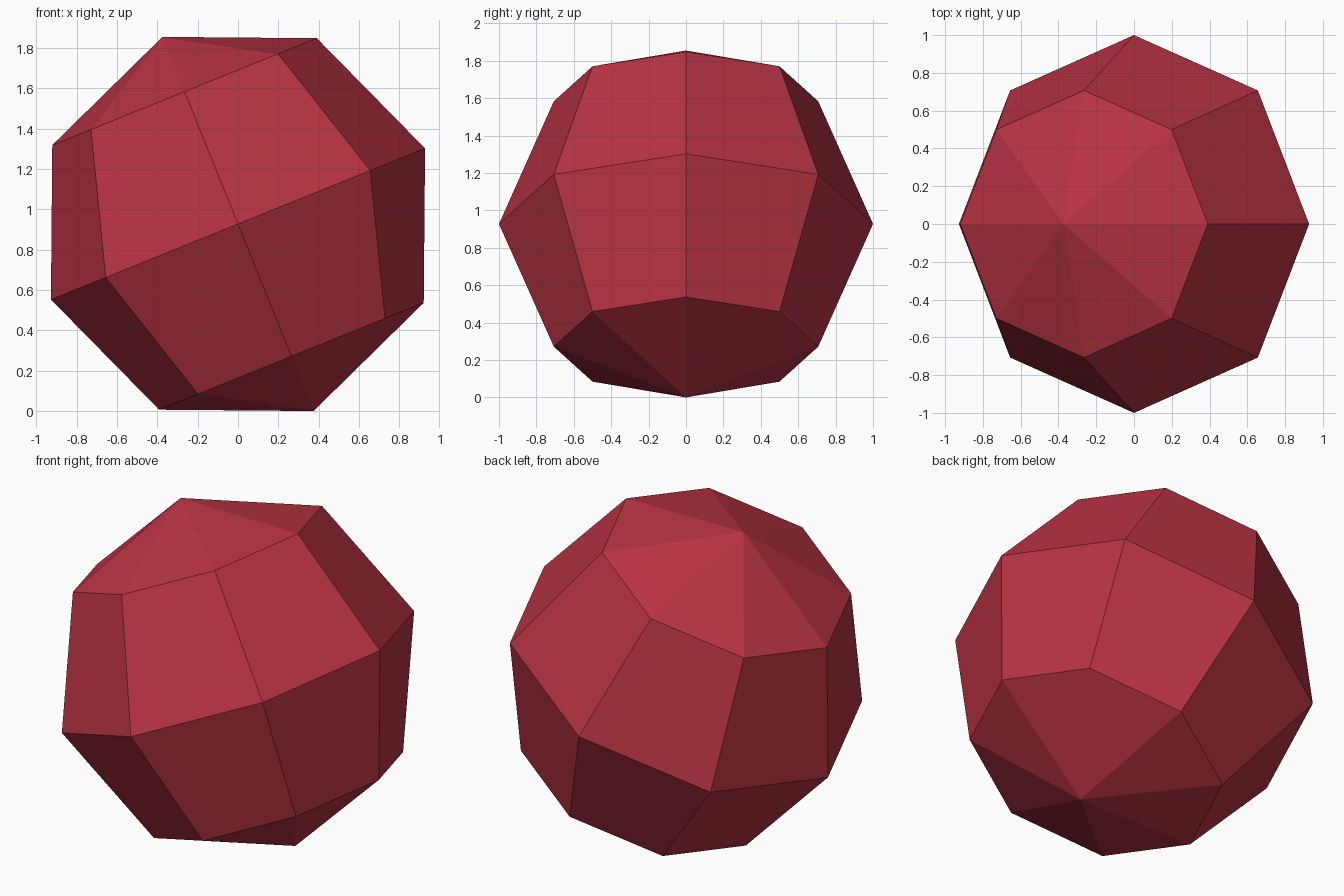
import bpy
from math import radians, cos

if "Cube" in bpy.data.objects:
    bpy.data.objects.remove(bpy.data.objects["Cube"])

TILT = radians(22)

# Faceted ball: low-poly sphere leaning to the left, lowest pole on the ground
bpy.ops.mesh.primitive_uv_sphere_add(segments=8, ring_count=4, radius=1,
                                     location=(0, 0, cos(TILT)),
                                     rotation=(0, -TILT, 0))
ball = bpy.context.object
ball.name = "faceted_ball"
bpy.ops.object.shade_flat()

# Single red colour
red = bpy.data.materials.new("crimson_red")
red.diffuse_color = (0.48, 0.033, 0.056, 1)
red.use_nodes = True
red.node_tree.nodes["Principled BSDF"].inputs["Base Color"].default_value = red.diffuse_color
ball.data.materials.append(red)
